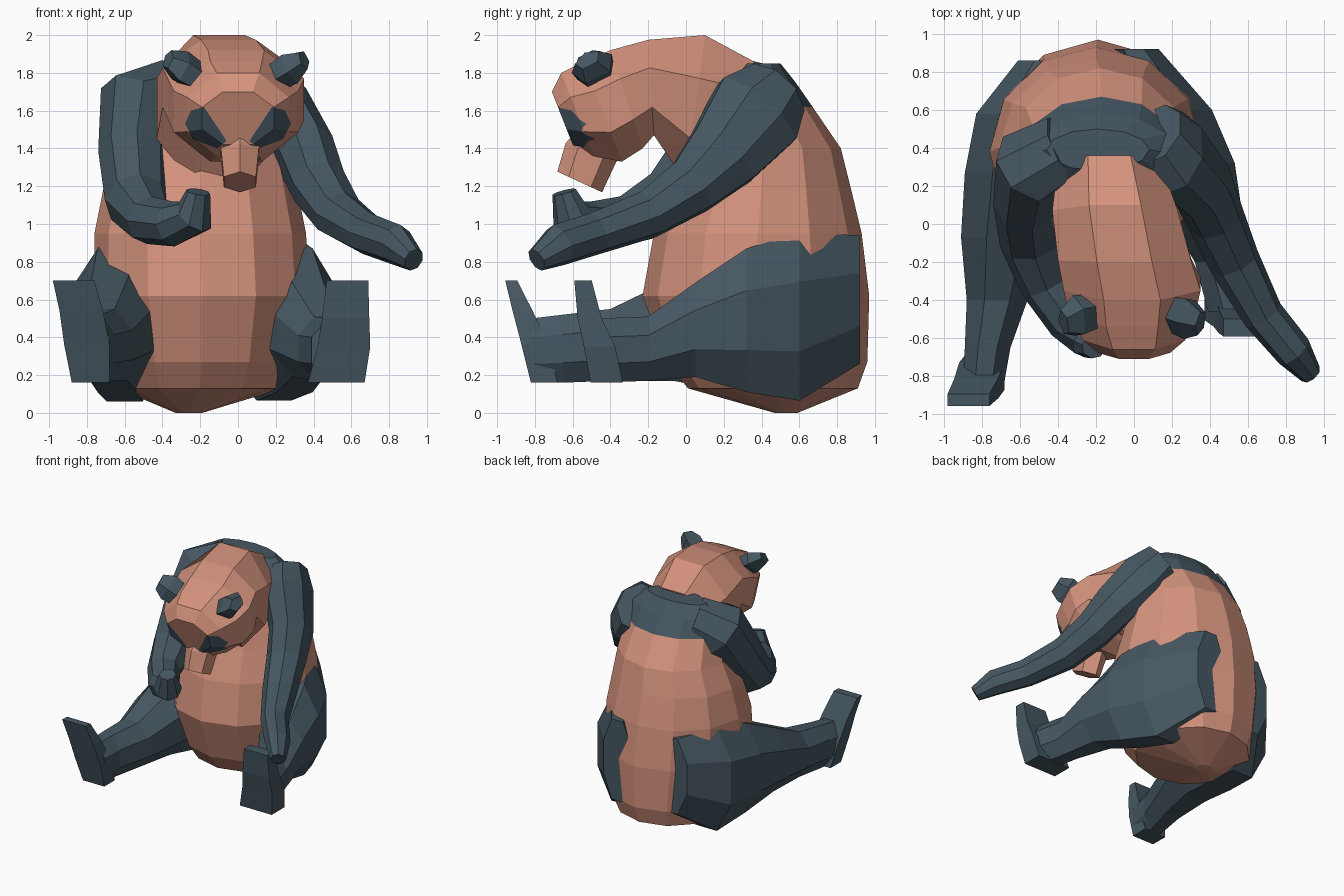
import bpy, bmesh, math
from mathutils import Vector as V


def material(name, rgb):
    m = bpy.data.materials.new(name)
    m.diffuse_color = (*rgb, 1)
    return m


SALMON = material("salmon fur", (0.66, 0.29, 0.205))
SLATE = material("dark slate fur", (0.06, 0.095, 0.12))


def finish(name, bm, *mats):
    bmesh.ops.recalc_face_normals(bm, faces=bm.faces)
    me = bpy.data.meshes.new(name)
    bm.to_mesh(me)
    bm.free()
    for m in mats:
        me.materials.append(m)
    ob = bpy.data.objects.new(name, me)
    bpy.context.collection.objects.link(ob)
    return ob


def loft(rings, n, phase=0.5):
    """Skin n-sided rings, each given as (centre, u axis, v axis)."""
    bm = bmesh.new()
    k = 1 / math.cos(math.pi / n) if phase else 1.0
    loops = []
    for c, u, v in rings:
        loop = []
        for i in range(n):
            a = 2 * math.pi * (i + phase) / n
            loop.append(bm.verts.new(V(c) + V(u) * k * math.cos(a) + V(v) * k * math.sin(a)))
        loops.append(loop)
    for a, b in zip(loops, loops[1:]):
        for i in range(n):
            j = (i + 1) % n
            bm.faces.new((a[i], a[j], b[j], b[i]))
    bm.faces.new(loops[0])
    bm.faces.new(loops[-1])
    bm.normal_update()
    return bm


def tube(path, n, phase=0.5):
    """Limb along a path of (centre, half width, half depth)."""
    pts = [V(p[0]) for p in path]
    u, rings = V((1, 0, 0)), []
    for i, (c, ru, rv) in enumerate(path):
        t = (pts[min(i + 1, len(pts) - 1)] - pts[max(i - 1, 0)]).normalized()
        u = (u - t * u.dot(t)).normalized()
        rings.append((c, u * ru, t.cross(u) * rv))
    return loft(rings, n, phase)


# Torso: horizontal rings (z, cx, cy, rx, ry), dark shoulder band on top
torso = [(0.0, -0.26, 0.53, 0.07, 0.06), (0.13, -0.2, 0.46, 0.44, 0.45),
         (0.27, -0.19, 0.43, 0.50, 0.53), (0.62, -0.19, 0.37, 0.57, 0.60),
         (0.95, -0.20, 0.38, 0.56, 0.55), (1.2, -0.20, 0.40, 0.51, 0.47),
         (1.4, -0.18, 0.41, 0.45, 0.41), (1.62, -0.17, 0.37, 0.42, 0.30),
         (1.75, -0.17, 0.37, 0.39, 0.21), (1.85, -0.19, 0.39, 0.27, 0.11)]
bm = loft([((x, y, z), (a, 0, 0), (0, b, 0)) for z, x, y, a, b in torso], 12, 0)
for f in bm.faces:
    f.material_index = int(f.calc_center_median().z > 1.62)
finish("torso", bm, SALMON, SLATE)

# Neck and head: rings from (cx, half width, top yz, bottom yz)
head = [(-0.13, 0.27, (0.36, 1.86), (0.25, 1.35)),
        (-0.10, 0.33, (0.10, 2.00), (0.0, 1.22)),
        (-0.05, 0.35, (-0.20, 1.975), (-0.17, 1.47)),
        (-0.01, 0.36, (-0.40, 1.92), (-0.23, 1.40)),
        (-0.01, 0.33, (-0.54, 1.86), (-0.34, 1.33)),
        (0.0, 0.27, (-0.66, 1.80), (-0.49, 1.36)),
        (0.0, 0.19, (-0.71, 1.70), (-0.60, 1.42))]
rings = []
for cx, w, t, b in head:
    t, b = V((cx, *t)), V((cx, *b))
    rings.append(((t + b) / 2, V((w, 0, 0)), (t - b) / 2))
bm = loft(rings, 8)

# Eye patches: cut their outline into the face, then colour the inside
patch = [(0.06, 1.44), (0.18, 1.62), (0.25, 1.60), (0.28, 1.53), (0.24, 1.45), (0.11, 1.40)]
for s in (-1, 1):
    pl = [(V((s * x, 0, z)), V((s * (z2 - z), 0, x - x2)))
          for (x, z), (x2, z2) in zip(patch, patch[1:] + patch[:1])]
    for co, no in pl:
        fs = [f for f in bm.faces if f.calc_center_median().y < -0.42
              and f.calc_center_median().x * s > -0.1]
        es = {e for f in fs for e in f.edges}
        vs = {v for f in fs for v in f.verts}
        bmesh.ops.bisect_plane(bm, geom=fs + list(es) + list(vs), plane_co=co, plane_no=no)
    bm.normal_update()
    for f in bm.faces:
        c = f.calc_center_median()
        side = [(c - co).dot(no) for co, no in pl]
        if c.y < -0.42 and (max(side) < 0 or min(side) > 0):
            f.material_index = 1
finish("head", bm, SALMON, SLATE)

# Muzzle
rings = []
for w, t, b in [(0.14, (-0.52, 1.54), (-0.30, 1.46)), (0.10, (-0.62, 1.42), (-0.39, 1.33)),
                (0.085, (-0.665, 1.27), (-0.46, 1.175))]:
    t, b = V((0.01, *t)), V((0.01, *b))
    rings.append(((t + b) / 2, V((w, 0, 0)), (t - b) / 2))
finish("muzzle", loft(rings, 6), SALMON)

# Ears
for s, side in ((-1, "right"), (1, "left")):
    path = [((s * x - 0.01, y, z), a, b) for x, y, z, a, b in
            [(0.18, -0.46, 1.76, 0.06, 0.08), (0.29, -0.49, 1.83, 0.07, 0.10),
             (0.36, -0.52, 1.87, 0.04, 0.06)]]
    finish(side + "_ear", tube(path, 5), SLATE)

# Arms: one bent towards the mouth, one stretched out
finish("right_arm", tube([
    ((-0.36, 0.40, 1.69), 0.17, 0.18), ((-0.53, 0.31, 1.62), 0.20, 0.22),
    ((-0.555, 0.13, 1.36), 0.17, 0.20), ((-0.54, -0.08, 1.12), 0.155, 0.17),
    ((-0.47, -0.32, 1.02), 0.12, 0.12), ((-0.34, -0.51, 1.0), 0.11, 0.11),
    ((-0.23, -0.61, 1.04), 0.10, 0.10), ((-0.21, -0.645, 1.17), 0.06, 0.06)], 8), SLATE)
finish("left_arm", tube([
    ((0.11, 0.47, 1.70), 0.16, 0.18), ((0.21, 0.37, 1.59), 0.17, 0.25),
    ((0.36, 0.20, 1.37), 0.15, 0.20), ((0.43, 0.03, 1.20), 0.14, 0.15),
    ((0.53, -0.20, 1.05), 0.125, 0.12), ((0.68, -0.48, 0.95), 0.10, 0.105),
    ((0.84, -0.67, 0.89), 0.09, 0.105), ((0.93, -0.79, 0.81), 0.055, 0.06)], 8), SLATE)

# Legs: upright rings (cx, y, cz, half width, half height) from hip to heel
legs = {
    "left": [(0.0, 0.92, 0.60, 0.13, 0.34), (0.19, 0.60, 0.51, 0.22, 0.445),
             (0.30, 0.32, 0.49, 0.23, 0.38), (0.37, 0.05, 0.44, 0.20, 0.25),
             (0.46, -0.20, 0.34, 0.14, 0.17), (0.53, -0.46, 0.33, 0.14, 0.17)],
    "right": [(-0.46, 0.86, 0.58, 0.15, 0.32), (-0.60, 0.58, 0.50, 0.23, 0.44),
              (-0.64, 0.27, 0.49, 0.25, 0.38), (-0.68, -0.07, 0.44, 0.23, 0.27),
              (-0.72, -0.40, 0.36, 0.16, 0.19), (-0.77, -0.65, 0.34, 0.12, 0.18),
              (-0.79, -0.82, 0.33, 0.11, 0.17)]}
for side, rs in legs.items():
    finish(side + "_leg", loft([((x, y, z), (a, 0, 0), (0, 0, b)) for x, y, z, a, b in rs], 8), SLATE)

# Feet: upright slabs, levels (z, cx, front y, back y, half width)
feet = {
    "left": [(0.16, 0.52, -0.54, -0.30, 0.15), (0.35, 0.56, -0.575, -0.34, 0.14),
             (0.50, 0.57, -0.60, -0.42, 0.125), (0.70, 0.58, -0.61, -0.48, 0.11)],
    "right": [(0.16, -0.78, -0.85, -0.65, 0.10), (0.36, -0.80, -0.90, -0.70, 0.12),
              (0.54, -0.83, -0.94, -0.79, 0.115), (0.70, -0.87, -0.97, -0.88, 0.11)]}
for side, rs in feet.items():
    finish(side + "_foot", loft([((x, (f + b) / 2, z), (0.7071 * w, 0, 0),
           (0, 0.7071 * (b - f) / 2, 0)) for z, x, f, b, w in
           [(z, x, f, b, w * 1.4142) for z, x, f, b, w in rs]], 4), SLATE)
